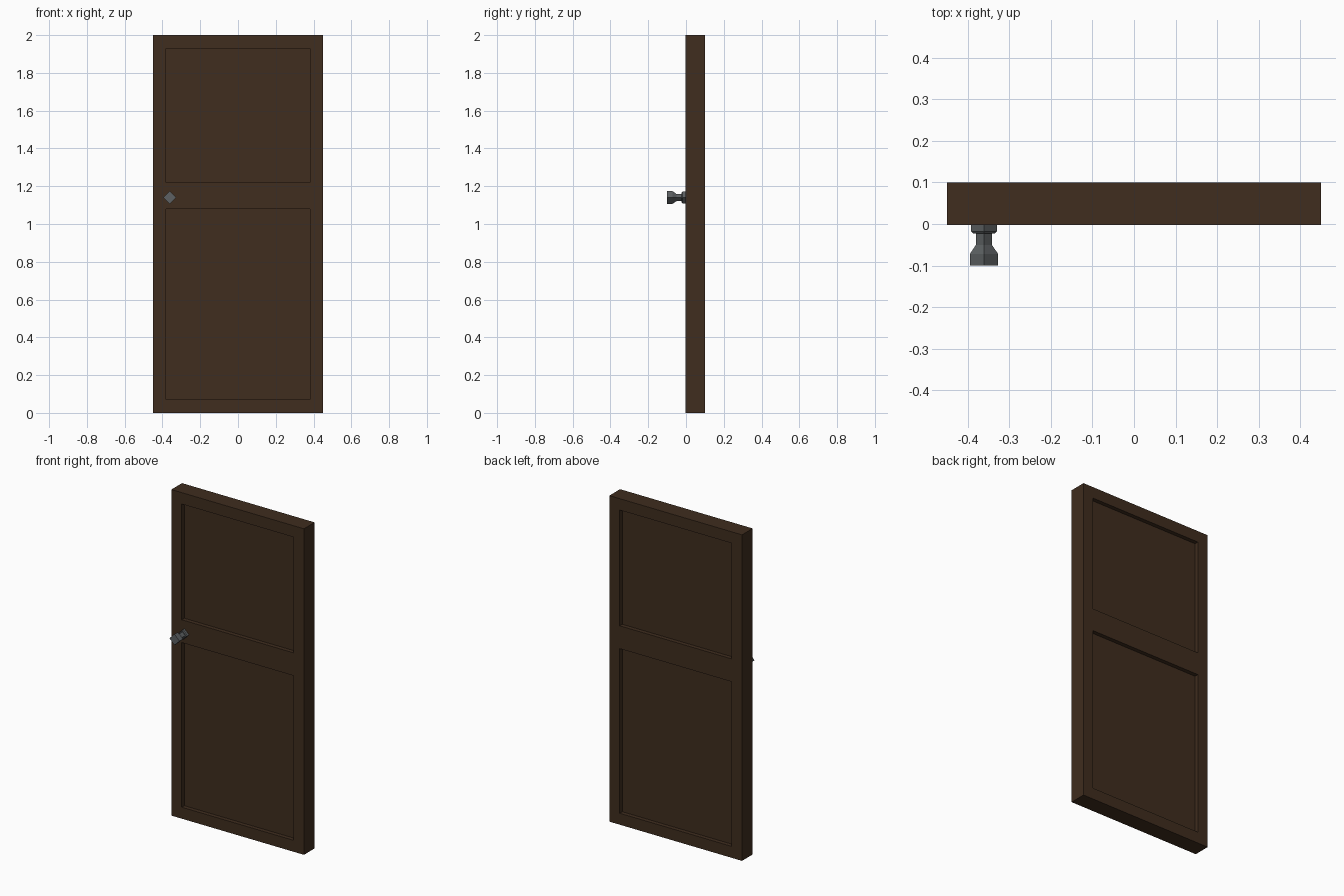
import bpy, bmesh, math
from mathutils import Vector

if "Cube" in bpy.data.objects:
    bpy.data.objects.remove(bpy.data.objects["Cube"])


def material(name, color):
    m = bpy.data.materials.new(name)
    m.diffuse_color = (*color, 1)
    m.use_nodes = True
    m.node_tree.nodes["Principled BSDF"].inputs["Base Color"].default_value = m.diffuse_color
    return m


def finish(bm, name, mat):
    bmesh.ops.recalc_face_normals(bm, faces=bm.faces)
    me = bpy.data.meshes.new(name)
    bm.to_mesh(me)
    bm.free()
    me.materials.append(mat)
    ob = bpy.data.objects.new(name, me)
    bpy.context.collection.objects.link(ob)
    return ob


WOOD = material("dark_wood", (0.05, 0.026, 0.013))
METAL = material("dark_metal", (0.11, 0.12, 0.125))

# Door slab, cut into stiles, rails and panels
FRONT, BACK, DEPTH = -0.003, 0.1, 0.025
PANEL_X = 0.38
PANELS_Z = [(0.07, 1.08), (1.22, 1.93)]
bm = bmesh.new()
bmesh.ops.create_cube(bm, size=1)
for v in bm.verts:
    v.co = (v.co.x * 0.9, FRONT if v.co.y < 0 else BACK, v.co.z * 2 + 1)
cuts = [((x, 0, 0), (1, 0, 0)) for x in (-PANEL_X, PANEL_X)]
cuts += [((0, 0, z), (0, 0, 1)) for pair in PANELS_Z for z in pair]
for co, no in cuts:
    bmesh.ops.bisect_plane(bm, geom=bm.verts[:] + bm.edges[:] + bm.faces[:],
                           plane_co=co, plane_no=no)
bm.normal_update()

# Recessed panels on both sides
panels = []
for f in bm.faces:
    c = f.calc_center_median()
    if (abs(f.normal.y) > 0.9 and abs(c.x) < PANEL_X
            and any(a < c.z < b for a, b in PANELS_Z)):
        panels.append((f, -f.normal * DEPTH))
for f, shift in panels:
    new = bmesh.ops.extrude_face_region(bm, geom=[f])["geom"]
    bmesh.ops.translate(bm, vec=shift,
                        verts=[g for g in new if isinstance(g, bmesh.types.BMVert)])
    bmesh.ops.delete(bm, geom=[f], context='FACES_ONLY')
finish(bm, "door_panel", WOOD)

# Four-sided knob: rosette, neck and flared grip, as (radius, y) rings
PROFILE = [(0.031, FRONT), (0.031, -0.018), (0.026, -0.023), (0.019, -0.023),
           (0.019, -0.05), (0.034, -0.072), (0.034, -0.1)]
CENTRE = Vector((-0.361, 0, 1.14))
bm = bmesh.new()
rings = [[bm.verts.new(CENTRE + Vector((r * math.cos(i * math.pi / 2), y,
                                        r * math.sin(i * math.pi / 2))))
          for i in range(4)] for r, y in PROFILE]
for a, b in zip(rings, rings[1:]):
    for i in range(4):
        j = (i + 1) % 4
        bm.faces.new((a[i], a[j], b[j], b[i]))
bm.faces.new(rings[0])
bm.faces.new(rings[-1])
finish(bm, "door_knob", METAL)
